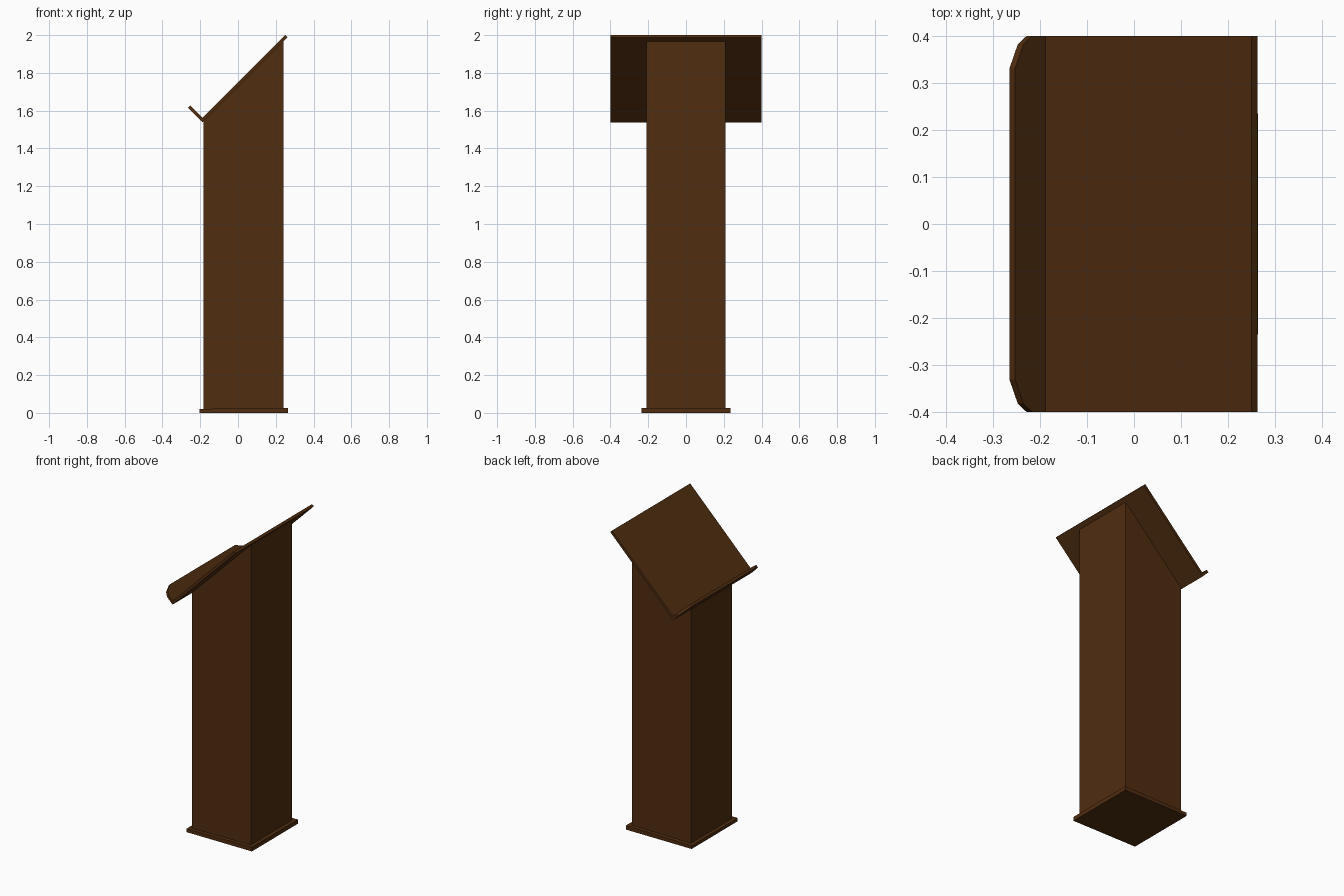
import bpy, bmesh
from mathutils import Vector

if "Cube" in bpy.data.objects:
    bpy.data.objects.remove(bpy.data.objects["Cube"])

brown = bpy.data.materials.new("dark brown wood")
brown.diffuse_color = (0.080, 0.026, 0.005, 1.0)
brown.use_nodes = True
brown.node_tree.nodes["Principled BSDF"].inputs["Base Color"].default_value = brown.diffuse_color


def prism(name, outline, offset):
    """Extrude a closed planar outline by an offset vector into a solid."""
    bm = bmesh.new()
    face = bm.faces.new([bm.verts.new(p) for p in outline])
    ext = bmesh.ops.extrude_face_region(bm, geom=[face])
    verts = [g for g in ext["geom"] if isinstance(g, bmesh.types.BMVert)]
    bmesh.ops.translate(bm, verts=verts, vec=Vector(offset))
    bmesh.ops.recalc_face_normals(bm, faces=bm.faces[:])
    mesh = bpy.data.meshes.new(name)
    bm.to_mesh(mesh)
    bm.free()
    mesh.materials.append(brown)
    obj = bpy.data.objects.new(name, mesh)
    bpy.context.collection.objects.link(obj)
    return obj


def side_prism(name, profile, half_width):
    """Extrude an (x, z) side profile across y."""
    return prism(name, [(x, -half_width, z) for x, z in profile],
                 (0, 2 * half_width, 0))


# Foot plate, top very slightly tilted
side_prism("foot_plate", [(-0.205, 0), (0.264, 0), (0.264, 0.027), (-0.205, 0.021)], 0.235)

# Square post cut off at 45 degrees
side_prism("post", [(-0.182, 0.01), (0.24, 0.01), (0.24, 1.97), (-0.182, 1.548)], 0.21)

# Sloping desk board
side_prism("desk_board", [(-0.188, 1.538), (0.262, 1.988), (0.25, 2.0), (-0.2, 1.55)], 0.4)

# Book ledge at right angles to the board, outer corners clipped
half = [(0.0, 0.4), (0.04, 0.4), (0.059, 0.382), (0.077, 0.33)]
ledge = half + [(d, -y) for d, y in reversed(half)]
prism("book_ledge", [(-0.188 - d, y, 1.538 + d) for d, y in ledge], (0.012, 0, 0.012))
